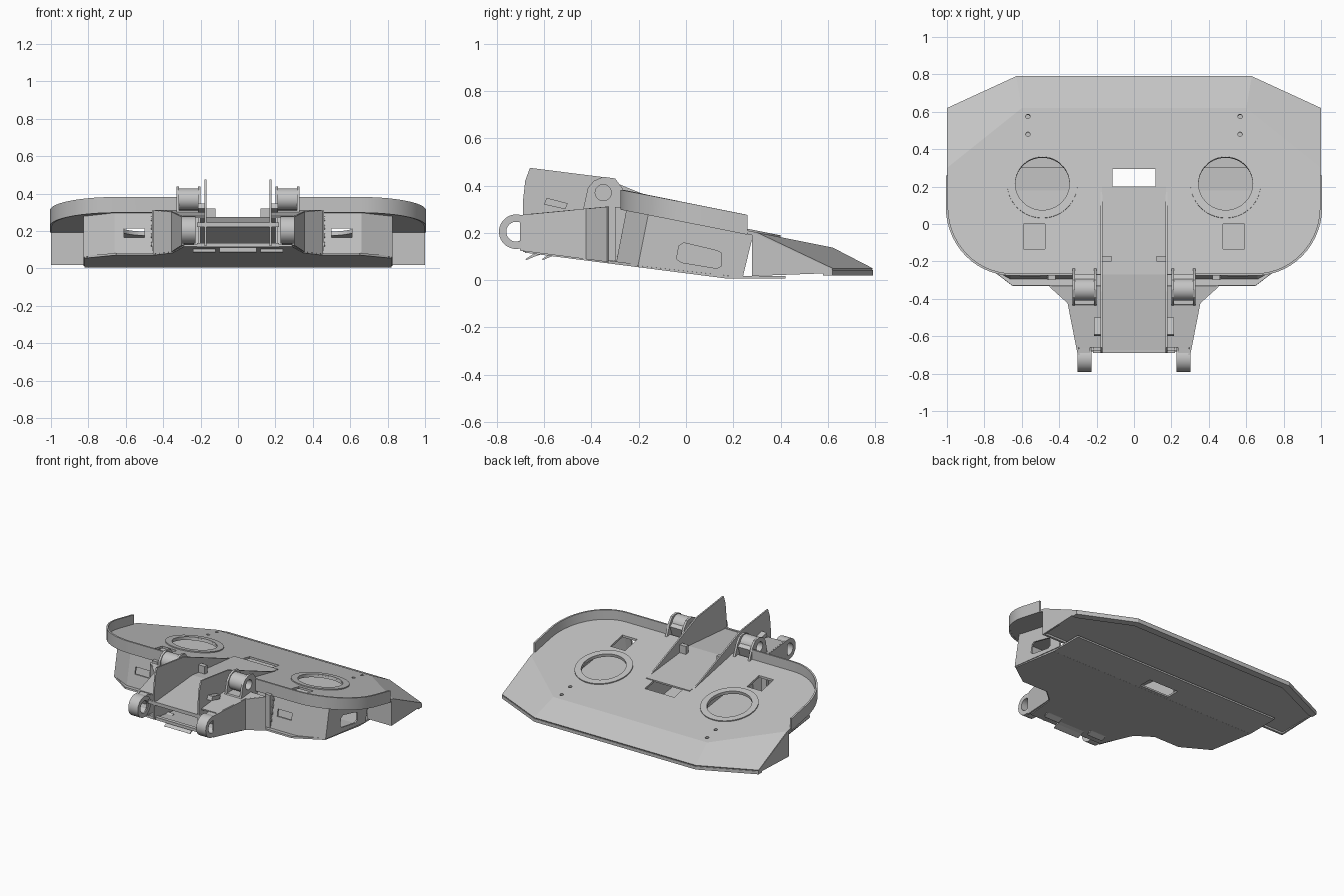
import bpy, bmesh, math
from mathutils import Matrix, Vector

old = bpy.data.objects.get("Cube")
if old:
    bpy.data.objects.remove(old)

steel = bpy.data.materials.new("steel grey")
steel.use_nodes = True
GREY = (0.55, 0.55, 0.55, 1)
steel.diffuse_color = GREY
steel.node_tree.nodes["Principled BSDF"].inputs["Base Color"].default_value = GREY
TILT = Matrix.Rotation(-0.197, 4, 'X')


def deck_z(y):
    return 0.262 - 0.2 * y


def pan_z(y):
    return max(0.012, 0.035 - 0.128 * y)


def bake(ob):
    """Apply all modifiers of an object."""
    dg = bpy.context.evaluated_depsgraph_get()
    mesh = bpy.data.meshes.new_from_object(ob.evaluated_get(dg))
    ob.modifiers.clear()
    ob.data = mesh


def sheet(name, verts, faces, t=0.0, offset=0, smooth=False):
    bm = bmesh.new()
    vs = [bm.verts.new(v) for v in verts]
    for f in faces:
        bm.faces.new([vs[i] for i in f])
    bmesh.ops.recalc_face_normals(bm, faces=bm.faces)
    me = bpy.data.meshes.new(name)
    bm.to_mesh(me)
    bm.free()
    ob = bpy.data.objects.new(name, me)
    bpy.context.collection.objects.link(ob)
    me.materials.append(steel)
    if t:
        m = ob.modifiers.new("thickness", 'SOLIDIFY')
        m.thickness, m.offset = t, offset
        bake(ob)
    if smooth:
        bpy.ops.object.select_all(action='DESELECT')
        ob.select_set(True)
        bpy.context.view_layer.objects.active = ob
        bpy.ops.object.shade_smooth_by_angle(angle=math.radians(35))
    return ob


def prism(name, profile, a, b, axis='X'):
    """Extrude a (y, z) profile along x, or an (x, y) outline along z."""
    n = len(profile)
    place = (lambda p, d: (d, *p)) if axis == 'X' else (lambda p, d: (*p, d))
    verts = [place(p, d) for d in (a, b) for p in profile]
    faces = [range(n), range(n, 2 * n)]
    faces += [(i, (i + 1) % n, n + (i + 1) % n, n + i) for i in range(n)]
    return sheet(name, verts, faces)


def box(name, x0, x1, y0, y1, z0, z1):
    return prism(name, [(y0, z0), (y1, z0), (y1, z1), (y0, z1)], x0, x1)


def tube(name, centre, rot, r_in, r_out, h, n=40):
    """Hollow cylinder; solid when r_in is zero."""
    rings = [(r_out, -h / 2), (r_out, h / 2)]
    if r_in:
        rings += [(r_in, h / 2), (r_in, -h / 2)]
    mat = Matrix.Translation(centre) @ rot
    verts = [mat @ Vector((r * math.cos(math.tau * i / n), r * math.sin(math.tau * i / n), z))
             for r, z in rings for i in range(n)]
    k = len(rings)
    faces = [(j * n + i, j * n + (i + 1) % n, (j + 1) % k * n + (i + 1) % n, (j + 1) % k * n + i)
             for j in range(k if r_in else 1) for i in range(n)]
    if not r_in:
        faces += [range(n), range(n, 2 * n)]
    return sheet(name, verts, faces, smooth=True)


def wall(name, path, bottom, top, lean=0.0, t=0.012, smooth=False):
    """Upright plate along an (x, y) path; the top edge leans back."""
    n = len(path)
    verts = [(x, y, bottom(y)) for x, y in path] + [(x, y + lean, top(y + lean)) for x, y in path]
    return sheet(name, verts, [(i, i + 1, n + i + 1, n + i) for i in range(n - 1)], t, 0, smooth)


def cut(target, cutter):
    m = target.modifiers.new("cut", 'BOOLEAN')
    m.operation, m.object = 'DIFFERENCE', cutter
    bpy.context.view_layer.update()
    bake(target)
    bpy.data.objects.remove(cutter)


def flip(points):
    return [(-p[0], *p[1:]) for p in reversed(points)]


ACROSS = Matrix.Rotation(math.pi / 2, 4, 'Y')
ARC = [(0.65 + 0.35 * math.cos(a), 0.09 - 0.36 * math.sin(a))
       for a in (math.pi / 2 * i / 14 for i in range(15))]

# Deck with the folded rear edge and corners
half = [(1, 0.3)] + ARC
outline = half + flip(half)
verts = [(x, y, deck_z(y)) for x, y in outline]
n = len(verts)
for s in (1, -1):
    verts += [(s * 0.6, 0.62, deck_z(0.62)), (s * 0.63, 0.79, 0.05), (s, 0.62, 0.05)]
deck = sheet("deck", verts, [list(range(n)) + [n + 3, n], (n, n + 3, n + 4, n + 1),
                             (0, n, n + 1, n + 2), (n - 1, n + 5, n + 4, n + 3)], 0.015, -1)
if sum(p.normal.z * p.area for p in deck.data.polygons) < -0.1:
    deck.data.flip_normals()
cut(deck, box("trough_cutter", -0.17, 0.17, -0.5, 0.15, 0, 0.6))
cut(deck, box("tail_cutter", -0.115, 0.115, 0.1, 0.295, 0, 0.6))
for s in (1, -1):
    cut(deck, tube("round_cutter", (s * 0.49, 0.215, 0.22), TILT, 0, 0.145, 0.2))
    cut(deck, box("hatch_cutter", min(s * 0.475, s * 0.59), max(s * 0.475, s * 0.59),
                  -0.135, 0, 0.15, 0.5))
    for y in (0.48, 0.575):
        cut(deck, tube("bolt_cutter", (s * 0.567, y, deck_z(y)), TILT, 0, 0.012, 0.08, 16))

# Bottom pan, flat skid and rear underside
front = [(0.82, 0.18), (0.82, -0.2), (0.65, -0.33), (0.45, -0.33), (0.35, -0.42), (0.29, -0.68)]
plan = front + flip(front)
sheet("bottom_pan", [(x, y, pan_z(y)) for x, y in plan], [range(len(plan))], 0.012)
skid = box("rear_skid", -0.82, 0.82, 0.18, 0.42, 0.006, 0.018)
rear = [(1, 0.3), (1, 0.62), (0.63, 0.79)]
under = prism("rear_underside", rear + flip(rear), 0.028, 0.042, 'Z')
for part in (skid, under):
    cut(part, box("hole_cutter", -0.115, 0.115, 0.2, 0.295, -0.1, 0.1))
lip = [(1, 0.58), (1, 0.62), (0.63, 0.79)]
inner = [(0.62, 0.74), (0.97, 0.58)]
prism("lower_lip", lip + flip(lip) + flip(inner) + inner, 0.02, 0.03, 'Z')

# Conveyor trough
trough = [(-0.68, 0.235), (-0.27, 0.268), (0.2, 0.222)]
sheet("trough_floor", [(s * 0.17, y, z) for s in (1, -1) for y, z in trough],
      [(0, 1, 4, 3), (1, 2, 5, 4)], 0.012)
box("trough_front_edge", -0.22, 0.22, -0.69, -0.675, 0.222, 0.246)
sheet("trough_underside", [(x, y, z) for x, y, z in
      [(-0.17, -0.66, 0.225), (0.17, -0.66, 0.225), (0.17, -0.45, 0.1), (-0.17, -0.45, 0.1)]],
      [range(4)], 0.01)
box("pan_front_bar", -0.22, 0.22, -0.68, -0.655, 0.115, 0.135)
for x, y in ((0, -0.63), (-0.18, -0.56), (0.18, -0.56)):
    prism("scraper_tab", [(y + 0.02, 0.118), (y - 0.02, 0.108), (y - 0.05, 0.088),
                          (y - 0.045, 0.085), (y - 0.01, 0.1), (y + 0.02, 0.11)],
          x - (0.1 if x == 0 else 0.06), x + (0.1 if x == 0 else 0.06))

BRACKET = [(-0.48, 0.1), (-0.415, 0.39), (-0.39, 0.42), (-0.35, 0.437), (-0.3, 0.43),
           (-0.27, 0.39), (-0.235, 0.3), (-0.24, 0.075)]
TROUGH_SIDE = [(-0.69, 0.12), (-0.69, 0.33), (-0.68, 0.42), (-0.66, 0.475), (-0.36, 0.437),
               (0.1, 0.25), (0.19, 0.222), (0.19, 0.015)]

for s, side in ((1, "left"), (-1, "right")):
    def m(points):
        return [(s * p[0], *p[1:]) for p in points]

    def span(a, b):
        return sorted((s * a, s * b))

    # Raised rim and reinforcing rings on the deck
    wall(side + "_rim", m([(1, 0.26)] + ARC + [(0.33, -0.27)]),
         lambda y: deck_z(y) - 0.018, lambda y: deck_z(y) + 0.066, smooth=True)
    tube(side + "_deck_ring", (s * 0.49, 0.215, deck_z(0.215) - 0.003), TILT, 0.145, 0.188, 0.02, 56)

    # Leaning box walls with windows
    side_wall = wall(side + "_body_wall", m([(0.82, 0.24), (0.82, -0.2), (0.66, -0.29), (0.2, -0.29)]),
                     pan_z, lambda y: deck_z(y) - 0.008, 0.045)
    cut(side_wall, prism("side_cutter", [(-0.04, 0.09), (-0.02, 0.075), (0.13, 0.05), (0.15, 0.06),
                                        (0.15, 0.115), (0.13, 0.125), (-0.01, 0.158), (-0.03, 0.145)],
                         *span(0.78, 0.86)))
    cut(side_wall, box("front_cutter", *span(0.5, 0.61), -0.4, -0.2, 0.165, 0.213))
    box(side + "_front_strut", *span(0.42, 0.46), -0.3, -0.24, 0.075, 0.31)
    for i in range(4):
        tube("strut_bolt", (s * 0.461, -0.255 - 0.01 * i, 0.265 - 0.045 * i), ACROSS, 0, 0.012, 0.008, 16)

    # Wing below the rear corner
    box(side + "_wing_front", *span(0.81, 1), 0.28, 0.295, 0.018, 0.2)
    prism(side + "_wing_side", [(0.29, 0.018), (0.62, 0.03), (0.62, 0.045), (0.29, 0.198)], *span(0.988, 1))

    # Trough side plate
    prism(side + "_trough_side", TROUGH_SIDE, *span(0.168, 0.178))
    box(side + "_trough_stop", *span(0.12, 0.168), -0.2, -0.17, 0.25, 0.32)

    # Arm box with tapering outer cheek
    wall(side + "_arm_cheek", m([(0.45, -0.33), (0.35, -0.42), (0.295, -0.7)]),
         pan_z, lambda y: 0.342 + 0.095 * y)
    cover = [(0.45, -0.33), (0.35, -0.42), (0.3, -0.66), (0.178, -0.66), (0.178, -0.33)]
    sheet(side + "_arm_cover", m([(x, y, 0.338 + 0.095 * y) for x, y in cover]), [range(5)], 0.01)
    prism(side + "_arm", [(-0.735, 0.14), (-0.47, 0.1), (-0.47, 0.29), (-0.72, 0.27), (-0.69, 0.23),
                          (-0.68, 0.205), (-0.69, 0.18)], *span(0.235, 0.295))
    tube(side + "_arm_eye", (s * 0.265, -0.718, 0.205), ACROSS, 0.042, 0.073, 0.074)
    prism(side + "_stop_block", [(-0.6, 0.32), (-0.51, 0.3), (-0.5, 0.325), (-0.59, 0.348)],
          *span(0.178, 0.215))

    # Cylinder bracket: two plates around a hollow barrel
    for a in (0.2, 0.315):
        plate = prism(side + "_bracket_plate", BRACKET, *span(a, a + 0.015))
        cut(plate, tube("pin_cutter", (s * (a + 0.007), -0.35, 0.37), ACROSS, 0, 0.034, 0.1))
    tube(side + "_bracket_barrel", (s * 0.265, -0.35, 0.37), ACROSS, 0.034, 0.058, 0.1)
    prism(side + "_bracket_web", [(-0.44, 0.29), (-0.3, 0.29), (-0.27, 0.37), (-0.3, 0.39),
                                  (-0.32, 0.31), (-0.43, 0.31)], *span(0.215, 0.315))
